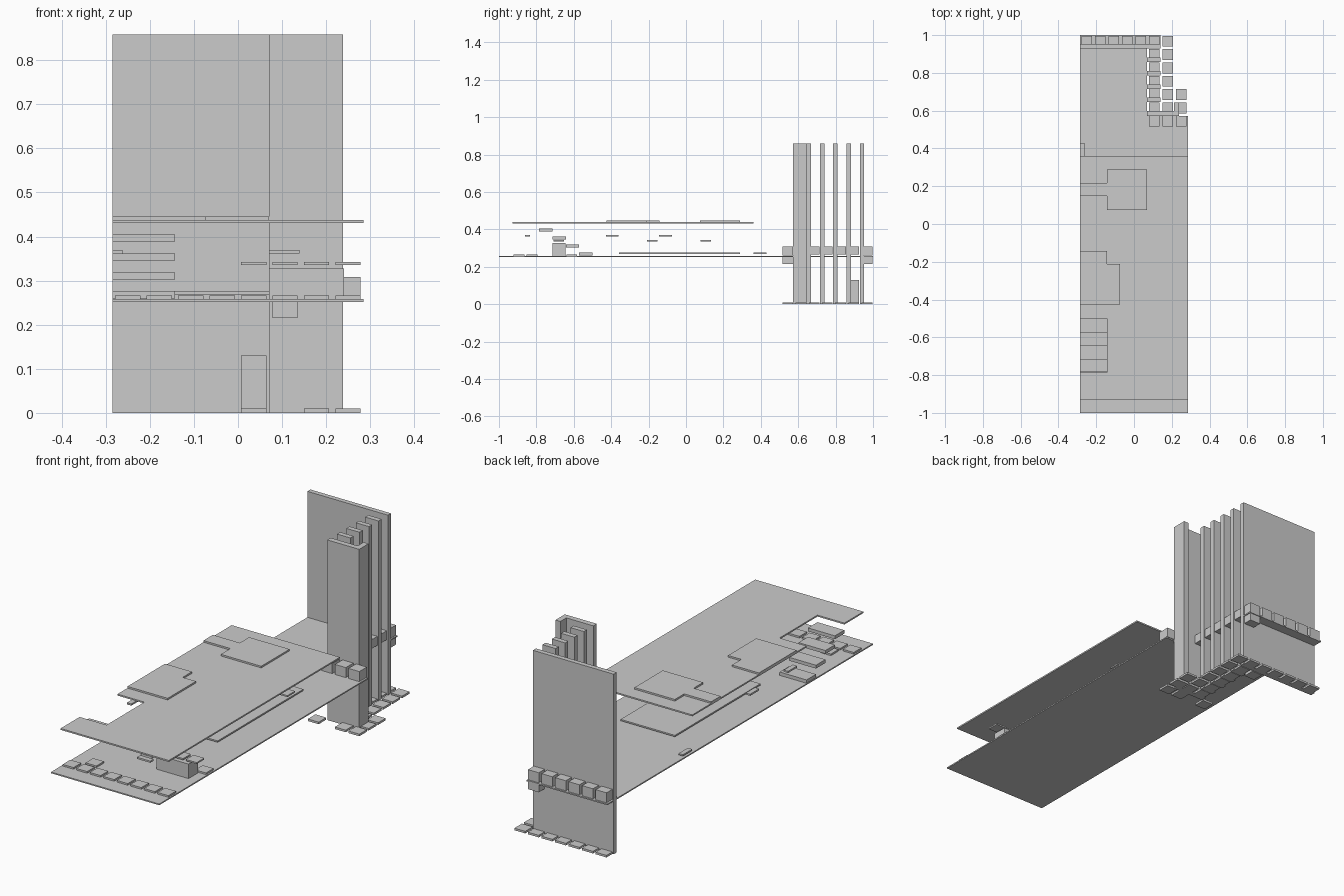
import bpy, bmesh

if "Cube" in bpy.data.objects:
    bpy.data.objects.remove(bpy.data.objects["Cube"])

grey = bpy.data.materials.new("light grey")
grey.diffuse_color = (0.6, 0.6, 0.6, 1)
grey.use_nodes = True
grey.node_tree.nodes["Principled BSDF"].inputs["Base Color"].default_value = grey.diffuse_color


def finish(name, bm):
    me = bpy.data.meshes.new(name)
    bmesh.ops.recalc_face_normals(bm, faces=bm.faces)
    bm.to_mesh(me)
    bm.free()
    me.materials.append(grey)
    ob = bpy.data.objects.new(name, me)
    bpy.context.collection.objects.link(ob)
    return ob


def prism(name, outline, z0, z1):
    """Extrude a plan outline from z0 up to z1."""
    bm = bmesh.new()
    face = bm.faces.new([bm.verts.new((x, y, z0)) for x, y in outline])
    ext = bmesh.ops.extrude_face_region(bm, geom=[face])
    for v in ext["geom"]:
        if isinstance(v, bmesh.types.BMVert):
            v.co.z = z1
    return finish(name, bm)


def box(name, x0, x1, y0, y1, z0, z1):
    return prism(name, [(x0, y0), (x1, y0), (x1, y1), (x0, y1)], z0, z1)


# Square cells sit on a regular plan grid
COLS = [-0.25 + 0.0714 * i for i in range(8)]
ROWS = [0.544 + 0.0706 * i for i in range(7)]


def cell(name, x, y, z0, z1, h=0.0285):
    return box(name, x - h, x + h, y - h, y + h, z0, z1)


# Lower and upper floors
L, R = -0.285, 0.285
prism("lower_floor", [(L, -1), (R, -1), (R, 0.572), (0.07, 0.572), (0.07, 0.935),
                      (0.14, 0.935), (0.14, 1), (L, 1)], 0.252, 0.258)
prism("upper_floor", [(L, -0.928), (R, -0.928), (R, 0.36), (L, 0.36), (L, -0.5),
                      (-0.143, -0.5), (-0.143, -0.785), (L, -0.785)], 0.431, 0.438)

# Raised plates on the floors
prism("upper_plate_back", [(L, 0.147), (-0.143, 0.147), (-0.143, 0.075), (0.07, 0.075),
                           (0.07, 0.288), (-0.143, 0.288), (-0.143, 0.218), (L, 0.218)],
      0.438, 0.446)
prism("upper_plate_front", [(L, -0.425), (-0.073, -0.425), (-0.073, -0.212),
                            (-0.143, -0.212), (-0.143, -0.142), (L, -0.142)], 0.438, 0.446)
box("lower_plate", -0.143, 0.143, -0.357, 0.288, 0.268, 0.275)

# Stair steps through the notch, and the low block beside them
for i in range(4):
    y = -0.5 - 0.0712 * i
    z = 0.26 + 0.0428 * i
    box("stair_step", L, -0.143, y - 0.0712, y, z, z + 0.016)
box("low_block", 0.07, 0.24, -0.715, -0.643, 0.258, 0.327)

# Tall back wall, fins and the L-shaped front wall
TOP = 0.858
box("back_wall", L, 0.14, 0.929, 0.952, 0, TOP)
for i in range(4):
    y = 0.645 + 0.0707 * i
    box("fin", 0.07, 0.14, y, y + 0.024, 0, TOP)
prism("front_wall", [(0.07, 0.572), (0.238, 0.572), (0.238, 0.643), (0.212, 0.643),
                     (0.212, 0.598), (0.07, 0.598)], 0, TOP)

# Ground tiles
for x in COLS[:7]:
    cell("ground_tile", x, ROWS[6], 0, 0.01)
for y in ROWS[1:6]:
    cell("ground_tile", COLS[5], y, 0, 0.01)
for y in ROWS[:6]:
    cell("ground_tile", COLS[6], y, 0, 0.01)
for y in ROWS[:3]:
    cell("ground_tile", COLS[7], y, 0, 0.01)
cell("ground_tile", COLS[4], ROWS[0], 0, 0.01)
cell("ground_block", COLS[4], ROWS[5], 0, 0.13)

# Blocks around the lower floor edge
for x in COLS[:6]:
    cell("edge_block", x, ROWS[6], 0.26, 0.308)
for y in ROWS[1:6]:
    cell("edge_block", COLS[5], y, 0.265, 0.308)
for x in COLS[5:]:
    cell("edge_block", x, ROWS[0], 0.26, 0.308)
for y in (ROWS[0], ROWS[6]):
    cell("hanging_block", COLS[5], y, 0.215, 0.252)

# Tiles on the lower floor
for x in COLS:
    cell("floor_tile", x, -0.893, 0.258, 0.266)
for x, y in ((COLS[1], -0.823), (COLS[3], -0.61), (COLS[7], -0.61)):
    cell("floor_tile", x, y, 0.258, 0.266)

# Small floating tiles between the floors
for y, cols in ((0.105, (5, 6)), (-0.18, (4, 5)), (-0.68, (6, 7))):
    for c in cols:
        cell("middle_tile", COLS[c], y, 0.335, 0.342)
for y in (-0.395, -0.11):
    box("side_strip", L, -0.262, y - 0.034, y + 0.034, 0.362, 0.37)
box("side_strip", L, -0.262, 0.36, 0.43, 0.268, 0.275)
box("front_strip", 0.07, 0.14, -0.86, -0.835, 0.362, 0.37)
